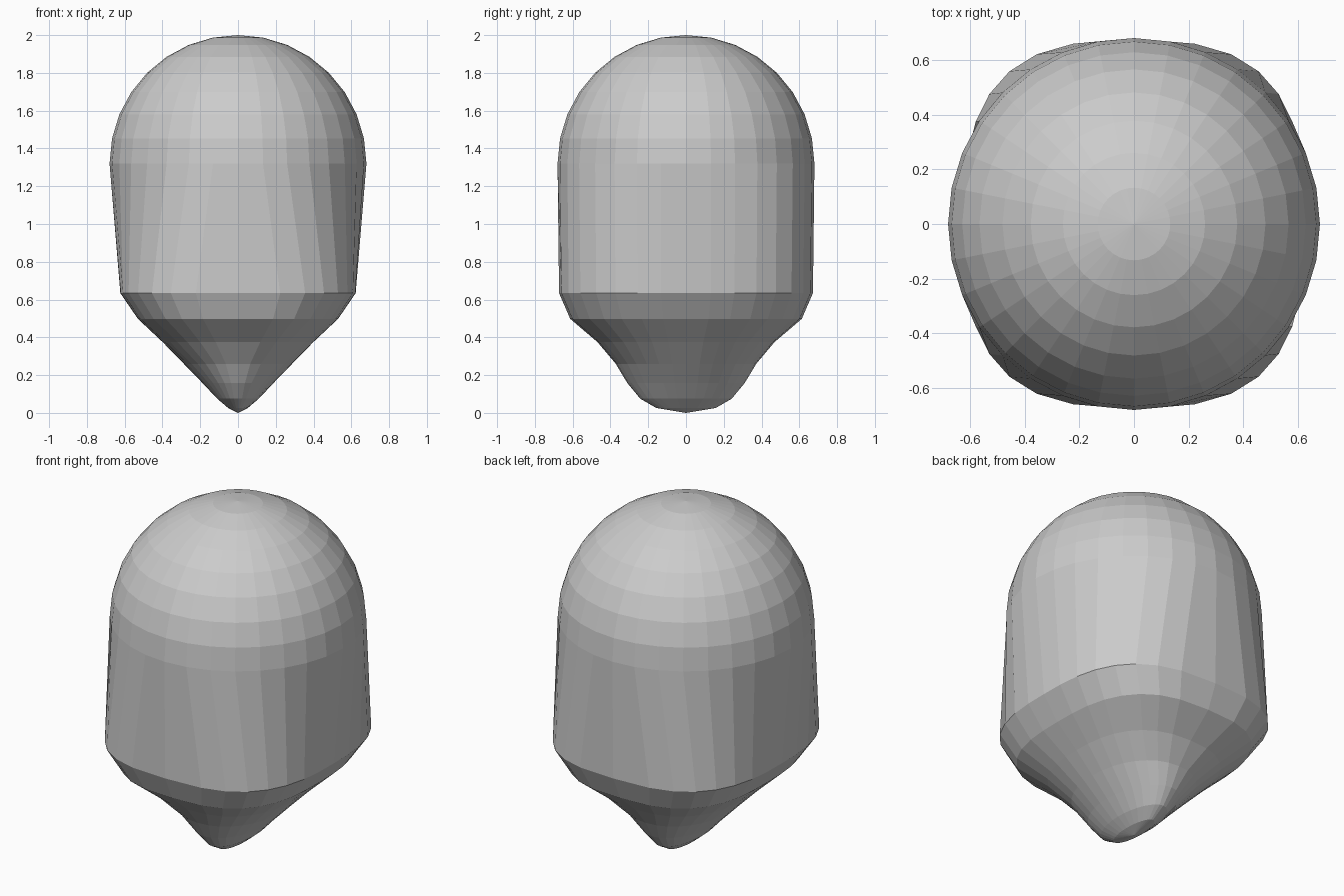
import bpy, bmesh
from math import sin, cos, pi, radians

if "Cube" in bpy.data.objects:
    bpy.data.objects.remove(bpy.data.objects["Cube"])

SEG = 32        # sides around
R = 0.68        # dome radius
DOME_Z = 1.32   # centre height of the dome

# Lower rings: height, half width in x, half depth in y, squareness exponent
LOWER = [
    (0.634, 0.623, 0.672, 2.85),
    (0.498, 0.530, 0.613, 2.8),
    (0.374, 0.398, 0.468, 2.5),
    (0.260, 0.287, 0.372, 2.15),
    (0.157, 0.187, 0.310, 2.0),
    (0.075, 0.110, 0.242, 2.0),
    (0.026, 0.052, 0.157, 2.0),
]


def ring(bm, z, a, b, n):
    """Rounded-square loop; depth follows the circle, width follows the exponent."""
    verts = []
    for i in range(SEG):
        t = 2 * pi * i / SEG
        s, c = sin(t), cos(t)
        x = a * max(0.0, 1 - abs(s) ** n) ** (1 / n)
        if abs(c) < 1e-6:
            x = 0.0
        verts.append(bm.verts.new((x if c > 0 else -x, b * s, z)))
    return verts


bm = bmesh.new()

# Dome rings from the top down, then the tapering chin rings
rings = []
for k in range(1, 9):
    ang = radians(11.25 * k)
    r = R * sin(ang)
    rings.append(ring(bm, DOME_Z + R * cos(ang), r, r, 2.0))
rings += [ring(bm, *row) for row in LOWER]

# Side faces
for up, low in zip(rings, rings[1:]):
    for i in range(SEG):
        j = (i + 1) % SEG
        bm.faces.new((up[i], low[i], low[j], up[j]))

# Pole caps
top = bm.verts.new((0, 0, DOME_Z + R))
bottom = bm.verts.new((0, 0, 0.0))
for i in range(SEG):
    j = (i + 1) % SEG
    bm.faces.new((top, rings[0][i], rings[0][j]))
    bm.faces.new((bottom, rings[-1][j], rings[-1][i]))

bmesh.ops.recalc_face_normals(bm, faces=bm.faces[:])
mesh = bpy.data.meshes.new("head")
bm.to_mesh(mesh)
bm.free()
bpy.context.collection.objects.link(bpy.data.objects.new("head", mesh))
